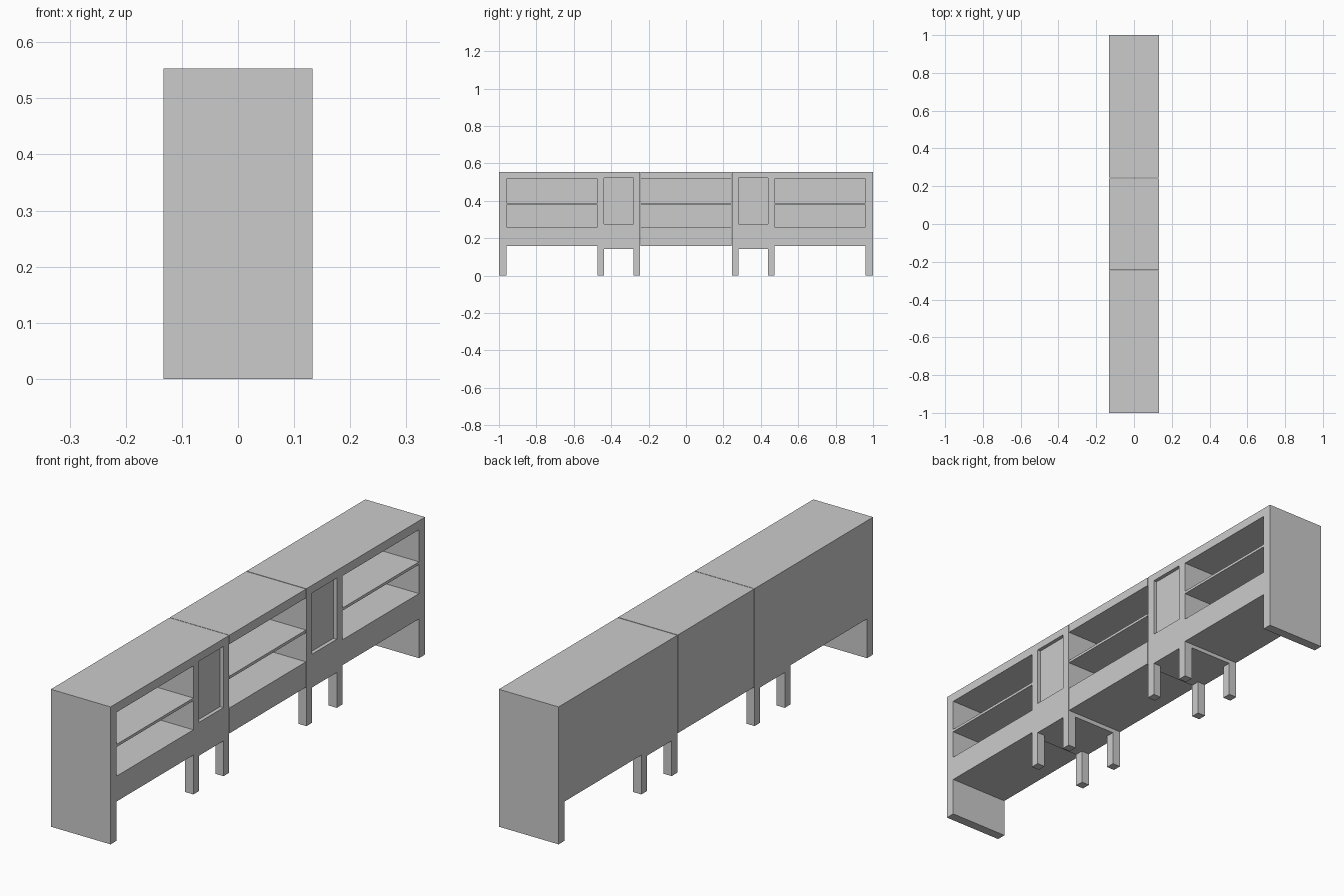
import bpy

if "Cube" in bpy.data.objects:
    bpy.data.objects.remove(bpy.data.objects["Cube"])

X = 0.133            # half depth
H = 0.553            # overall height
BASE = 0.158         # underside of the shelf bays
BACK = -X + 0.02     # inner face of the back panel


def box(name, x, y, z):
    """Axis-aligned box from (min, max) pairs."""
    bpy.ops.mesh.primitive_cube_add(
        size=1, location=[(a + b) / 2 for a, b in (x, y, z)])
    ob = bpy.context.object
    ob.name = name
    ob.data.name = name
    ob.scale = [b - a for a, b in (x, y, z)]
    bpy.ops.object.transform_apply(location=False, rotation=False, scale=True)
    return ob


def shelf_bay(name, y0, y1):
    """Open bay with a deep base, a thin shelf, a top and a back."""
    y = (y0, y1)
    box(name + "_base", (-X, X), y, (BASE, 0.26))
    box(name + "_top", (-X, X), y, (0.517, H))
    box(name + "_back", (-X, BACK), y, (0.26, 0.517))
    box(name + "_shelf", (BACK, X), y, (0.377, 0.388))


def cupboard(name, y0, y1):
    """Closed cupboard with a recessed door, standing on four square legs."""
    leg, low, recess = 0.036, 0.142, X - 0.015
    a, b = y0 + leg, y1 - leg
    box(name + "_core", (-X, recess), (y0, y1), (low, H))
    # door frame
    box(name + "_lower_rail", (recess, X), (y0, y1), (low, 0.276))
    box(name + "_upper_rail", (recess, X), (y0, y1), (0.522, H))
    for side, y in (("left", (y0, a)), ("right", (b, y1))):
        box(f"{name}_{side}_stile", (recess, X), y, (0.276, 0.522))
        for end, x in (("front", (X - leg, X)), ("rear", (-X, -X + leg))):
            box(f"{name}_{side}_{end}_leg", x, y, (0, low))


# full-depth end panels
box("left_end_panel", (-X, X), (-1, -0.961), (0, H))
box("right_end_panel", (-X, X), (0.961, 1), (0, H))

# open shelving
shelf_bay("left_bay", -0.961, -0.474)
shelf_bay("middle_bay", -0.244, 0.242)
shelf_bay("right_bay", 0.474, 0.961)

# cupboards between the bays, with a fine seam beside the middle bay
cupboard("left_cupboard", -0.474, -0.246)
cupboard("right_cupboard", 0.245, 0.474)
